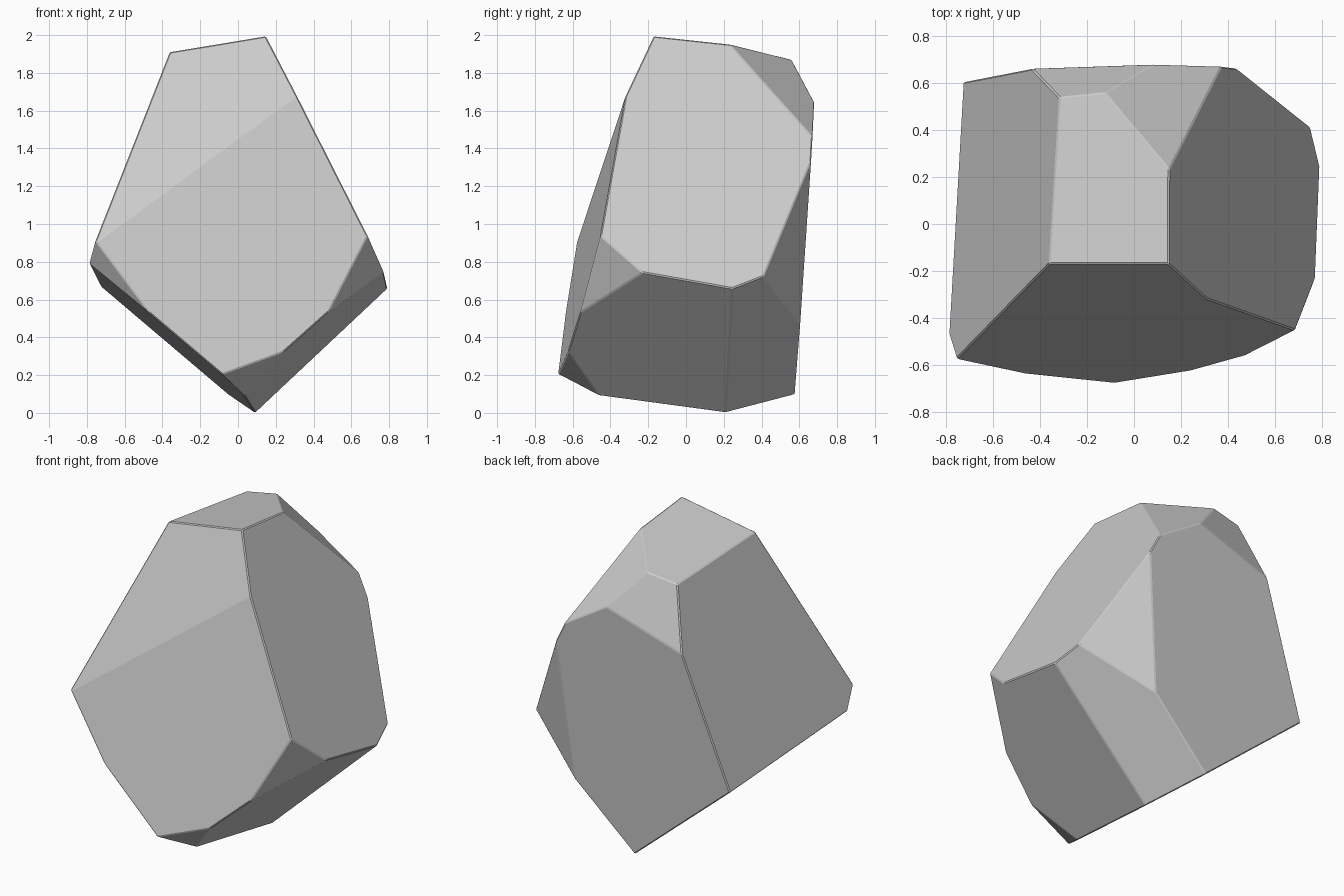
import bpy, bmesh
from mathutils import Vector

cube = bpy.data.objects.get("Cube")
if cube:
    bpy.data.objects.remove(cube, do_unlink=True)

# Key corners of the boulder
corner = {name: Vector(co) for name, co in {
    # crown
    "a": (.15, -.17, 2), "b": (-.38, -.17, 1.91), "c": (.15, .23, 1.96),
    "d": (-.12, .56, 1.87), "e": (-.31, .54, 1.85),
    # shoulders
    "f": (.3, -.32, 1.68), "k": (.43, .665, 1.34), "l": (.38, .67, 1.46),
    "m": (.08, .68, 1.65), "n": (-.44, .66, 1.48),
    # waist
    "g": (.69, -.45, .95), "h": (.78, -.22, .75), "i": (.79, .25, .66),
    "j": (.75, .41, .72), "o": (-.74, -.58, .9), "p": (-.8, -.46, .8),
    "q": (-.72, .6, .67),
    # foot
    "r": (-.49, -.63, .56), "s": (.08, .2, 0), "t": (-.09, -.68, .21),
    "u": (.36, .6, .5), "v": (-.04, .58, .1), "w": (.25, -.62, .33),
    "x": (.48, -.56, .55), "y": (.04, -.46, .1),
}.items()}

# Each facet is the flat plane through the corners it names
facets = {
    "crown": "abedc", "right_side": "afghijklc", "front_upper": "abof",
    "front_lower": "ofgxwtr", "left_side": "benqpo", "left_chip": "opr",
    "left_underside": "pqvsytr", "front_foot_chip": "twy",
    "right_underside": "hisywx", "right_chip": "ghx",
    "rear_underside": "ijuvs", "rear_right_chip": "kju",
    "back": "nmlkuvq", "rear_crown": "denm", "rear_shoulder": "cdml",
}
middle = sum(corner.values(), Vector()) / len(corner)


def facet_plane(names):
    """Best plane of a loop of corners, with its normal facing outward."""
    loop = [corner[n] for n in names]
    centre = sum(loop, Vector()) / len(loop)
    normal = Vector()
    for here, following in zip(loop, loop[1:] + loop[:1]):
        normal += (here - centre).cross(following - centre)
    normal.normalize()
    if normal.dot(centre - middle) < 0:
        normal.negate()
    return centre, normal


# Chisel the boulder out of a solid block
bm = bmesh.new()
bmesh.ops.create_cube(bm, size=6)
for names in facets.values():
    centre, normal = facet_plane(names)
    cut = bmesh.ops.bisect_plane(
        bm, geom=bm.verts[:] + bm.edges[:] + bm.faces[:], dist=1e-5,
        plane_co=centre, plane_no=normal, clear_outer=True)
    rim = [e for e in bm.edges if e.is_boundary]
    if rim:
        bmesh.ops.holes_fill(bm, edges=rim, sides=0)
bmesh.ops.recalc_face_normals(bm, faces=bm.faces[:])

# Rest the lowest corner on the ground
lowest = min(v.co.z for v in bm.verts)
bmesh.ops.translate(bm, verts=bm.verts[:], vec=(0, 0, -lowest))
mesh = bpy.data.meshes.new("boulder")
bm.to_mesh(mesh)
bm.free()
boulder = bpy.data.objects.new("boulder", mesh)
bpy.context.collection.objects.link(boulder)

# Slightly worn edges
bevel = boulder.modifiers.new("worn_edges", "BEVEL")
bevel.width = 0.006
bevel.segments = 1
bevel.limit_method = "ANGLE"
bevel.angle_limit = 0.3

# Plain stone colour
stone = bpy.data.materials.new("pale_grey_stone")
stone.use_nodes = True
colour = (0.6, 0.6, 0.6, 1)
stone.diffuse_color = colour
stone.node_tree.nodes["Principled BSDF"].inputs["Base Color"].default_value = colour
mesh.materials.append(stone)
